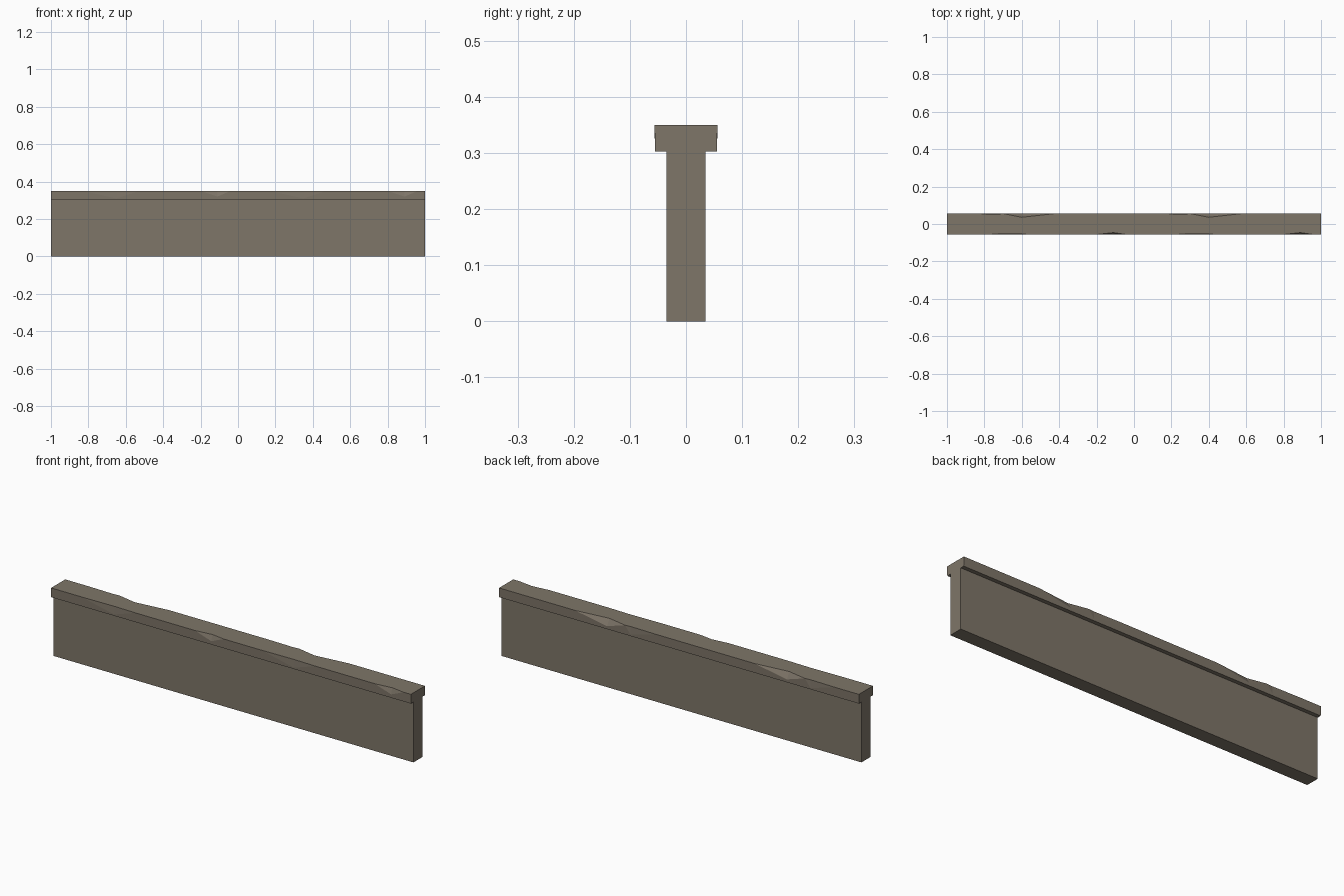
import bpy, bmesh

if "Cube" in bpy.data.objects:
    bpy.data.objects.remove(bpy.data.objects["Cube"])

stone = bpy.data.materials.new("weathered stone")
stone.diffuse_color = (0.21, 0.18, 0.14, 1)
stone.use_nodes = True
stone.node_tree.nodes["Principled BSDF"].inputs["Base Color"].default_value = stone.diffuse_color


def finish(bm, name):
    bmesh.ops.recalc_face_normals(bm, faces=bm.faces)
    me = bpy.data.meshes.new(name)
    bm.to_mesh(me)
    bm.free()
    me.materials.append(stone)
    ob = bpy.data.objects.new(name, me)
    bpy.context.collection.objects.link(ob)
    return ob


# Wall slab
bm = bmesh.new()
bmesh.ops.create_cube(bm, size=1)
for v in bm.verts:
    v.co = (v.co.x * 2, v.co.y * 0.07, (v.co.z + 0.5) * 0.303)
finish(bm, "wall_slab")

# Chips on one unit-long segment: (start, deepest, end, inset, lower z)
TOP, BOTTOM = 0.35, 0.303
BACK = [(0.13, 0.27, 0.30, 0.003, 0.31), (0.30, 0.40, 0.58, 0.02, 0.318)]
FRONT = [(0.17, 0.35, 0.47, 0.003, 0.31), (0.80, 0.89, 0.96, 0.01, 0.32)]


def side(bm, sign, chips):
    """Build one long side of the coping; returns its top and bottom edge."""
    def v(x, y, z):
        return bm.verts.new((x, sign * y, z))
    top, bot = [v(-1, 0.056, TOP)], [v(-1, 0.055, BOTTOM), v(1, 0.055, BOTTOM)]
    rim = [top[0]]
    for shift in (-1, 0):
        for a, m, b, inset, low in chips:
            start = top[-1] if abs(top[-1].co.x - (a + shift)) < 1e-4 else v(a + shift, 0.056, TOP)
            deep, end = v(m + shift, 0.056 - inset, TOP), v(b + shift, 0.056, TOP)
            mid = v(m + shift, 0.0555, low)
            bm.faces.new((start, deep, mid))
            bm.faces.new((deep, end, mid))
            if start is not top[-1]:
                top.append(start)
                rim.append(start)
            top += [deep, end]
            rim += [mid, end]
    last = v(1, 0.056, TOP)
    top.append(last)
    rim.append(last)
    bm.faces.new(rim + bot[::-1])
    return top, bot


# Coping with chipped upper edges
bm = bmesh.new()
ft, fb = side(bm, -1, FRONT)
bt, bb = side(bm, 1, BACK)
bm.faces.new(ft + bt[::-1])
bm.faces.new(fb + bb[::-1])
for i in (0, -1):
    bm.faces.new((ft[i], bt[i], bb[i], fb[i]))
finish(bm, "coping")
